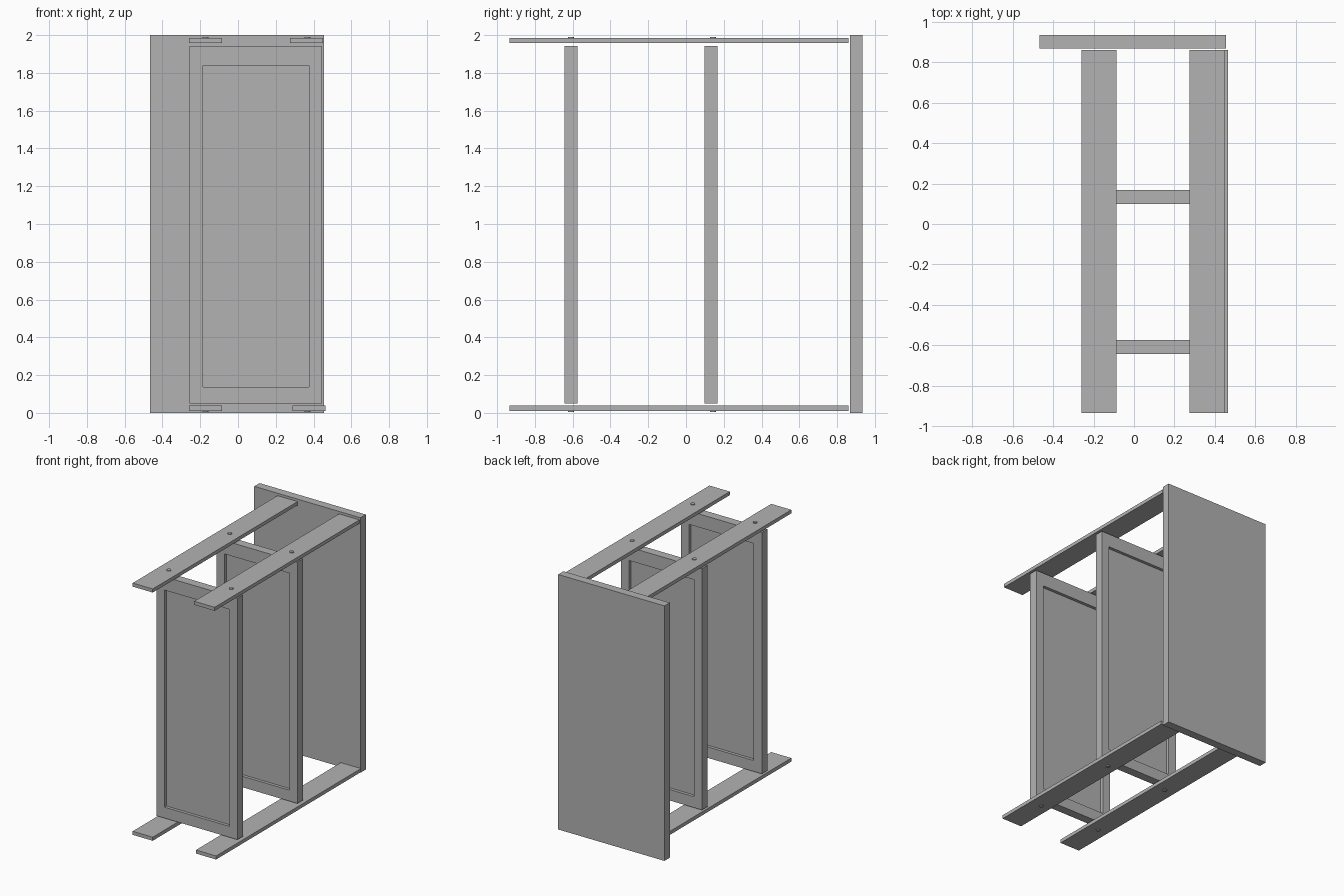
import bpy
import bmesh

cube = bpy.data.objects.get("Cube")
if cube:
    bpy.data.objects.remove(cube, do_unlink=True)

GREY = (0.448, 0.448, 0.448, 1.0)
grey = bpy.data.materials.new("plain grey")
grey.use_nodes = True
grey.diffuse_color = GREY
grey.node_tree.nodes["Principled BSDF"].inputs["Base Color"].default_value = GREY


def finish(name, bm):
    """Turn a bmesh into a named grey object."""
    bmesh.ops.recalc_face_normals(bm, faces=bm.faces)
    mesh = bpy.data.meshes.new(name)
    bm.to_mesh(mesh)
    bm.free()
    mesh.materials.append(grey)
    obj = bpy.data.objects.new(name, mesh)
    bpy.context.collection.objects.link(obj)
    return obj


def board(name, x, y, z):
    """Box spanning the given (low, high) ranges."""
    bm = bmesh.new()
    bmesh.ops.create_cube(bm, size=1)
    for v in bm.verts:
        v.co = [sum(r) / 2 + c * (r[1] - r[0]) for r, c in zip((x, y, z), v.co)]
    return finish(name, bm)


def door(name, y0, y1, recess=0.024):
    """Framed door with a panel recessed on both faces."""
    outer = (-0.256, 0.446, 0.05, 1.943)
    inner = (-0.186, 0.376, 0.136, 1.838)
    sections = [(inner, y0 + recess), (inner, y0), (outer, y0),
                (outer, y1), (inner, y1), (inner, y1 - recess)]
    bm = bmesh.new()
    rings = [[bm.verts.new((x, y, z)) for x, z in ((a, c), (b, c), (b, d), (a, d))]
             for (a, b, c, d), y in sections]
    for r, s in zip(rings, rings[1:]):
        for i in range(4):
            j = (i + 1) % 4
            bm.faces.new((r[i], r[j], s[j], s[i]))
    bm.faces.new(rings[0])
    bm.faces.new(rings[-1])
    return finish(name, bm)


def pin(name, x, y, z0, z1, radius=0.016):
    """Short round pivot pin through a rail."""
    bm = bmesh.new()
    bmesh.ops.create_cone(bm, cap_ends=True, segments=16, radius1=radius,
                          radius2=radius, depth=z1 - z0)
    bmesh.ops.translate(bm, vec=(x, y, (z0 + z1) / 2), verts=bm.verts)
    return finish(name, bm)


# Back panel
board("back_panel", (-0.467, 0.455), (0.868, 0.934), (0, 2))

# Two recessed doors
door("front_door", -0.644, -0.574)
door("middle_door", 0.099, 0.168)

# Rails above and below the doors
rail_y = (-0.934, 0.861)
top_z, bottom_z = (1.957, 1.985), (0.01, 0.038)
board("top_right_rail", (-0.26, -0.086), rail_y, top_z)
board("top_left_rail", (0.274, 0.451), rail_y, top_z)
board("bottom_right_rail", (-0.26, -0.086), rail_y, bottom_z)
board("bottom_left_rail", (0.289, 0.464), rail_y, bottom_z)

# Pivot pins showing on the outer face of each rail
for side, x in (("right", -0.172), ("left", 0.368)):
    for place, y in (("front", -0.61), ("middle", 0.142)):
        pin(f"top_{side}_{place}_pin", x, y, 1.97, 1.991)
        pin(f"bottom_{side}_{place}_pin", x, y, 0.004, 0.025)
